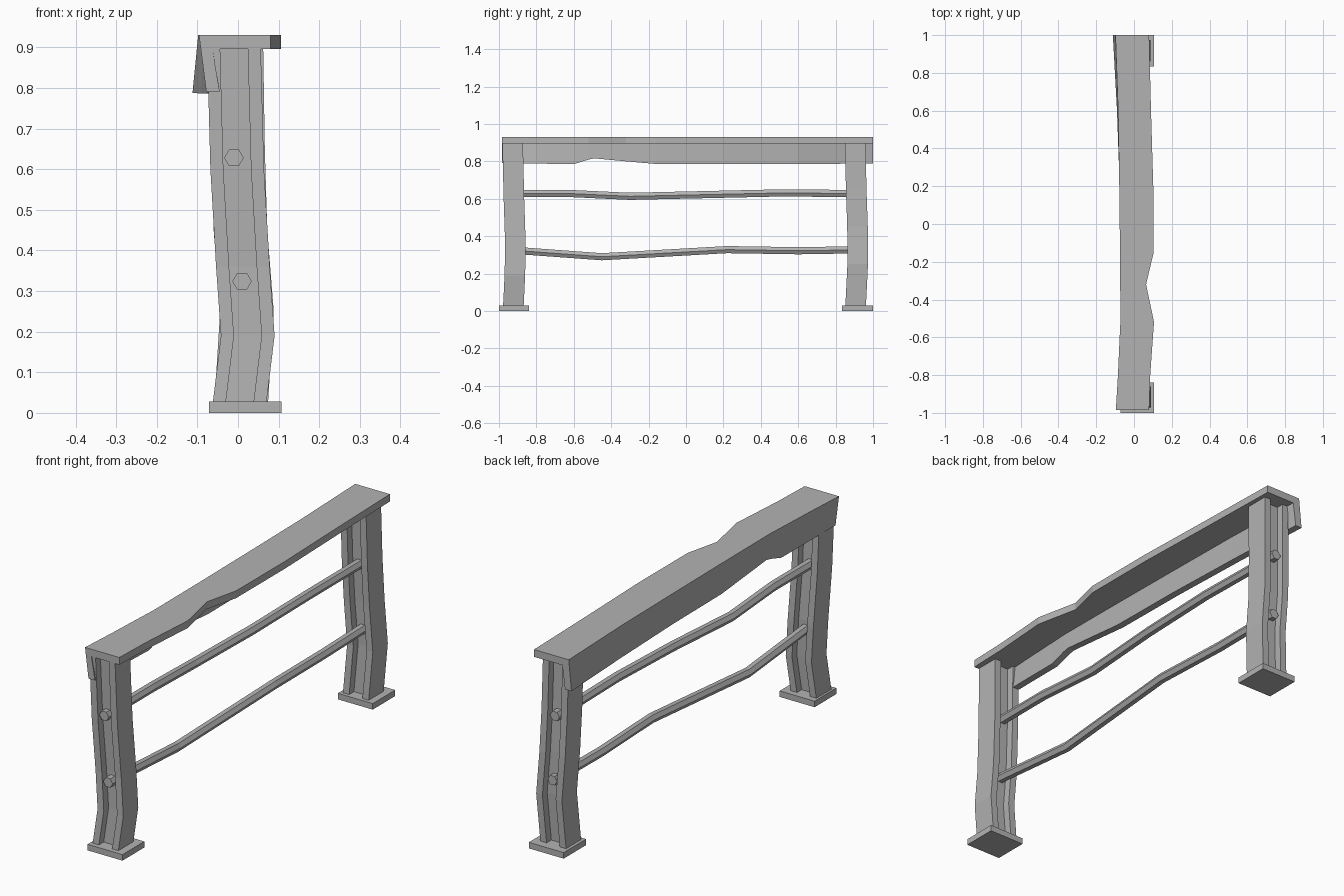
import bpy, bmesh, math
from mathutils import Matrix

cube = bpy.data.objects.get("Cube")
if cube:
    bpy.data.objects.remove(cube, do_unlink=True)

steel = bpy.data.materials.new("grey steel")
steel.use_nodes = True
COLOUR = (0.45, 0.45, 0.45, 1)
steel.diffuse_color = COLOUR
steel.node_tree.nodes["Principled BSDF"].inputs["Base Color"].default_value = COLOUR


def finish(name, bm):
    bmesh.ops.recalc_face_normals(bm, faces=bm.faces)
    mesh = bpy.data.meshes.new(name)
    bm.to_mesh(mesh)
    bm.free()
    mesh.materials.append(steel)
    obj = bpy.data.objects.new(name, mesh)
    bpy.context.collection.objects.link(obj)
    return obj


def loft(name, sections):
    """Skin a row of matching closed cross-sections and cap both ends."""
    bm = bmesh.new()
    rings = [[bm.verts.new(p) for p in s] for s in sections]
    for a, b in zip(rings, rings[1:]):
        for i in range(len(a)):
            j = (i + 1) % len(a)
            bm.faces.new((a[i], a[j], b[j], b[i]))
    bm.faces.new(rings[0])
    bm.faces.new(rings[-1])
    return finish(name, bm)


def box(name, lo, hi):
    bm = bmesh.new()
    bmesh.ops.create_cube(bm, size=1)
    for v in bm.verts:
        v.co = [(l + h) / 2 + c * (h - l) for l, h, c in zip(lo, hi, v.co)]
    return finish(name, bm)


def hexagon(x, y, z, r):
    return [(x + r * math.cos(k * math.pi / 3), y, z + r * math.sin(k * math.pi / 3))
            for k in range(6)]


def h_section(x, y, z):
    """Two side flanges joined by a web across the middle."""
    w, i, d, t = 0.066, 0.034, 0.055, 0.02
    half = [(-w, -d), (-i, -d), (-i, -t), (i, -t), (i, -d), (w, -d)]
    pts = half + [(-a, -b) for a, b in half]
    return [(x + a, y + b, z) for a, b in pts]


# Bent posts, given as centre line points (x, y, z)
posts = {
    "front": [(0.004, -0.923, 0.025), (0.024, -0.915, 0.19), (0.012, -0.912, 0.36),
              (-0.002, -0.92, 0.6), (-0.01, -0.927, 0.9)],
    "back": [(0.008, 0.907, 0.025), (0.022, 0.918, 0.25), (0.006, 0.917, 0.45),
             (0.0, 0.91, 0.65), (-0.004, 0.905, 0.9)],
}
for end, path in posts.items():
    loft(end + "_post", [h_section(*p) for p in path])

# Foot plates
box("front_foot_plate", (-0.072, -1, 0), (0.107, -0.84, 0.028))
box("back_foot_plate", (-0.072, 0.835, 0), (0.107, 1, 0.028))

# Sagging hexagonal rods between the posts
rods = {
    "upper": [(-0.01, -0.92, 0.628), (-0.01, -0.62, 0.628), (-0.02, -0.3, 0.613),
              (0, 0.1, 0.622), (0.005, 0.5, 0.631), (0, 0.915, 0.628)],
    "lower": [(0.01, -0.92, 0.324), (0.01, -0.86, 0.32), (0, -0.45, 0.29),
              (0.025, 0.22, 0.328), (0.015, 0.6, 0.322), (0.012, 0.915, 0.327)],
}
for level, path in rods.items():
    loft(level + "_rod", [hexagon(*p, 0.022) for p in path])
    # Bolt heads on the outer side of each post
    for end, (x, y, z), side in (("front", path[0], -1), ("back", path[-1], 1)):
        loft(f"{end}_{level}_bolt",
             [hexagon(x, y, z, 0.024), hexagon(x, y + side * 0.048, z, 0.024)])

# Dented angle beam: y, top outer x, free edge x, skirt bottom x, skirt bottom z
stations = [
    (-0.985, -0.096, 0.08, -0.078, 0.79),
    (-0.8, -0.085, 0.086, -0.074, 0.788),
    (-0.6, -0.076, 0.1, -0.07, 0.785),
    (-0.52, -0.072, 0.106, -0.07, 0.81),
    (-0.49, -0.072, 0.1, -0.07, 0.816),
    (-0.32, -0.073, 0.064, -0.07, 0.8),
    (-0.16, -0.074, 0.102, -0.072, 0.786),
    (0.2, -0.078, 0.102, -0.076, 0.786),
    (0.6, -0.084, 0.09, -0.09, 0.786),
    (1.0, -0.098, 0.08, -0.112, 0.788),
]
TOP, THICK, WALL = 0.93, 0.034, 0.033
loft("angle_beam", [
    [(a, y, TOP), (b, y, TOP), (b, y, TOP - THICK), (a + WALL, y, TOP - THICK),
     (c + WALL, y, z), (c, y, z)]
    for y, a, b, c, z in stations])
